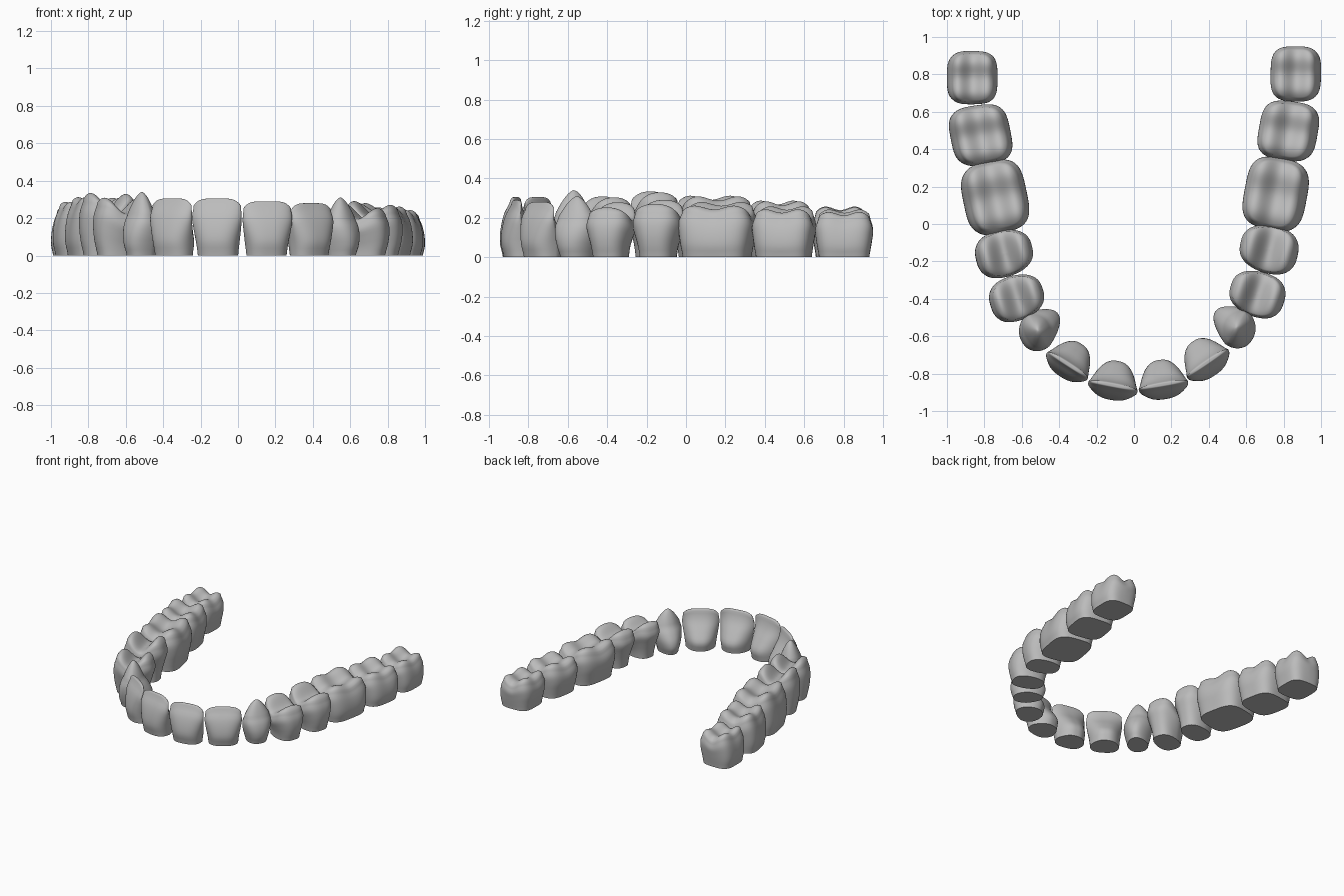
import bpy, bmesh, math
from mathutils import Vector, Matrix

if "Cube" in bpy.data.objects:
    bpy.data.objects.remove(bpy.data.objects["Cube"], do_unlink=True)

enamel = bpy.data.materials.new("plain_grey")
enamel.use_nodes = True
GREY = (0.5, 0.5, 0.5, 1)
enamel.diffuse_color = GREY
enamel.node_tree.nodes["Principled BSDF"].inputs["Base Color"].default_value = GREY

SEGMENTS, SIDE_RINGS, CROWN_RINGS = 64, 14, 16


def cusp(s, span):
    """Two rounded bumps either side of a central groove."""
    return math.sin(math.pi * min(abs(s) / span, 1)) ** 2


# Crown heights as a fraction of the tooth height; r runs 0 (middle) to 1 (rim)
def incisor_top(u, v, r):
    return 1 - 0.12 * abs(u) ** 5 - 0.03 * r ** 4


def canine_top(u, v, r):
    return 1 - 0.33 * r ** 1.6


def premolar_top(u, v, r):
    return 0.76 + 0.27 * cusp(v, 1.3) * (1 - 0.45 * u * u) - 0.05 * r ** 6


def molar_top(u, v, r):
    return 0.79 + 0.15 * cusp(v, 1.2) + 0.08 * cusp(u, 1.15) - 0.06 * r ** 6


# Each kind: width, depth, squareness, narrowing of the inner side, crown function,
# and evenly spaced side profile rows of (half width, outer face, inner face)
KINDS = {
    "incisor": (0.25, 0.2, 2.6, 0.3, incisor_top,
                [(.8, -.85, .9), (.86, -1, 1), (.94, -.94, .6), (1, -.74, .12), (.95, -.38, -.12)]),
    "canine": (0.19, 0.23, 2.3, 0.3, canine_top,
               [(.72, -.85, .85), (.85, -.98, 1), (.97, -1, .95), (1, -.9, .72), (.86, -.7, .42)]),
    "premolar": (0.23, 0.29, 2.7, 0.14, premolar_top,
                 [(.7, -.85, .68), (.76, -.95, .76), (.88, -1, .88), (1, -.97, .99), (.91, -.83, .88)]),
    "molar": (0.36, 0.32, 3.6, 0.03, molar_top,
              [(.87, -.92, .86), (.92, -1, .93), (.97, -.99, 1), (1, -.91, .98), (.9, -.76, .84)]),
}


def profile_at(rows, t):
    """Smooth curve through the profile rows."""
    x = t * (len(rows) - 1)
    i = min(int(x), len(rows) - 2)
    f = x - i
    p = [Vector(rows[max(0, min(k, len(rows) - 1))]) for k in range(i - 1, i + 3)]
    return p[1] + 0.5 * f * (p[2] - p[0] + f * (2 * p[0] - 5 * p[1] + 4 * p[2] - p[3]
                                              + f * (3 * (p[1] - p[2]) + p[3] - p[0])))


def ring(kind, row, r):
    """Rounded outline, shrunk by r towards its middle."""
    _, _, power, narrow, _, _ = kind
    half, outer, inner = row
    points = []
    for k in range(SEGMENTS):
        a = math.tau * k / SEGMENTS
        c, s = math.cos(a), math.sin(a)
        reach = r * (abs(c) ** power + abs(s) ** power) ** (-1 / power)
        u, v = reach * c, reach * s
        u *= 1 - narrow * max(0, v)
        points.append((half * u, (outer + inner) / 2 + (inner - outer) / 2 * v))
    return points


def build_tooth(name, kind_name, height, tilt, angle, bounds):
    kind = KINDS[kind_name]
    width, depth, _, _, crown, rows = kind
    turn = Matrix.Rotation(math.radians(angle), 3, 'Z')
    bm = bmesh.new()

    def top(u, v, r):
        return height * crown(u, v, r) + tilt * v

    def add(u, v, z):
        return bm.verts.new(turn @ Vector((u * width / 2, v * depth / 2, z)))

    rim = ring(kind, rows[-1], 1)
    loops = []
    # sides
    for j in range(SIDE_RINGS + 1):
        t = j / SIDE_RINGS
        outline = ring(kind, profile_at(rows, t), 1)
        loops.append([add(u, v, t * top(*e, 1)) for (u, v), e in zip(outline, rim)])
    # biting surface
    for j in range(1, CROWN_RINGS):
        r = 1 - j / CROWN_RINGS
        loops.append([add(u, v, top(u, v, r)) for u, v in ring(kind, rows[-1], r)])
    middle = (rows[-1][1] + rows[-1][2]) / 2
    tip = add(0, middle, top(0, middle, 0))

    bm.faces.new(loops[0][::-1])
    for low, high in zip(loops, loops[1:]):
        for k in range(SEGMENTS):
            n = (k + 1) % SEGMENTS
            bm.faces.new((low[k], low[n], high[n], high[k]))
    for k in range(SEGMENTS):
        bm.faces.new((loops[-1][k], loops[-1][(k + 1) % SEGMENTS], tip))

    # fit the tooth to its place in the arch
    for axis in (0, 1):
        lo, hi = bounds[2 * axis:2 * axis + 2]
        values = [v.co[axis] for v in bm.verts]
        start, size = min(values), max(values) - min(values)
        for v in bm.verts:
            v.co[axis] = lo + (v.co[axis] - start) / size * (hi - lo)

    mesh = bpy.data.meshes.new(name)
    bm.to_mesh(mesh)
    bm.free()
    mesh.materials.append(enamel)
    tooth = bpy.data.objects.new(name, mesh)
    bpy.context.collection.objects.link(tooth)
    bpy.ops.object.select_all(action='DESELECT')
    tooth.select_set(True)
    bpy.context.view_layer.objects.active = tooth
    bpy.ops.object.shade_smooth_by_angle(angle=math.radians(55))


# name, kind, height, inner-side rise, turn, footprint (x from, x to, y from, y to)
LEFT = [
    ("central_incisor", "incisor", .29, 0, 10, (.025, .29, -.94, -.725)),
    ("lateral_incisor", "incisor", .28, 0, 34, (.27, .51, -.84, -.61)),
    ("canine", "canine", .31, 0, 58, (.425, .65, -.665, -.44)),
    ("first_premolar", "premolar", .26, .02, 73, (.51, .81, -.505, -.25)),
    ("second_premolar", "premolar", .275, .015, 77, (.565, .88, -.27, -.005)),
    ("first_molar", "molar", .27, .015, 79, (.58, .935, -.04, .36)),
    ("second_molar", "molar", .25, .012, 81, (.66, .99, .335, .66)),
    ("third_molar", "molar", .235, .01, 89, (.73, 1, .655, .95)),
]
RIGHT = [
    ("central_incisor", "incisor", .305, 0, -11, (-.245, .02, -.945, -.73)),
    ("lateral_incisor", "incisor", .305, 0, -33, (-.47, -.235, -.845, -.625)),
    ("canine", "canine", .34, 0, -56, (-.615, -.395, -.68, -.455)),
    ("first_premolar", "premolar", .3, -.005, -72, (-.775, -.48, -.525, -.27)),
    ("second_premolar", "premolar", .325, -.005, -76, (-.85, -.54, -.29, -.03)),
    ("first_molar", "molar", .31, -.005, -78, (-.925, -.56, -.06, .345)),
    ("second_molar", "molar", .285, -.005, -80, (-.99, -.65, .31, .64)),
    ("third_molar", "molar", .255, -.005, -90, (-1, -.73, .64, .925)),
]
for side, teeth in (("left", LEFT), ("right", RIGHT)):
    for part, *shape in teeth:
        build_tooth(side + "_" + part, *shape)
